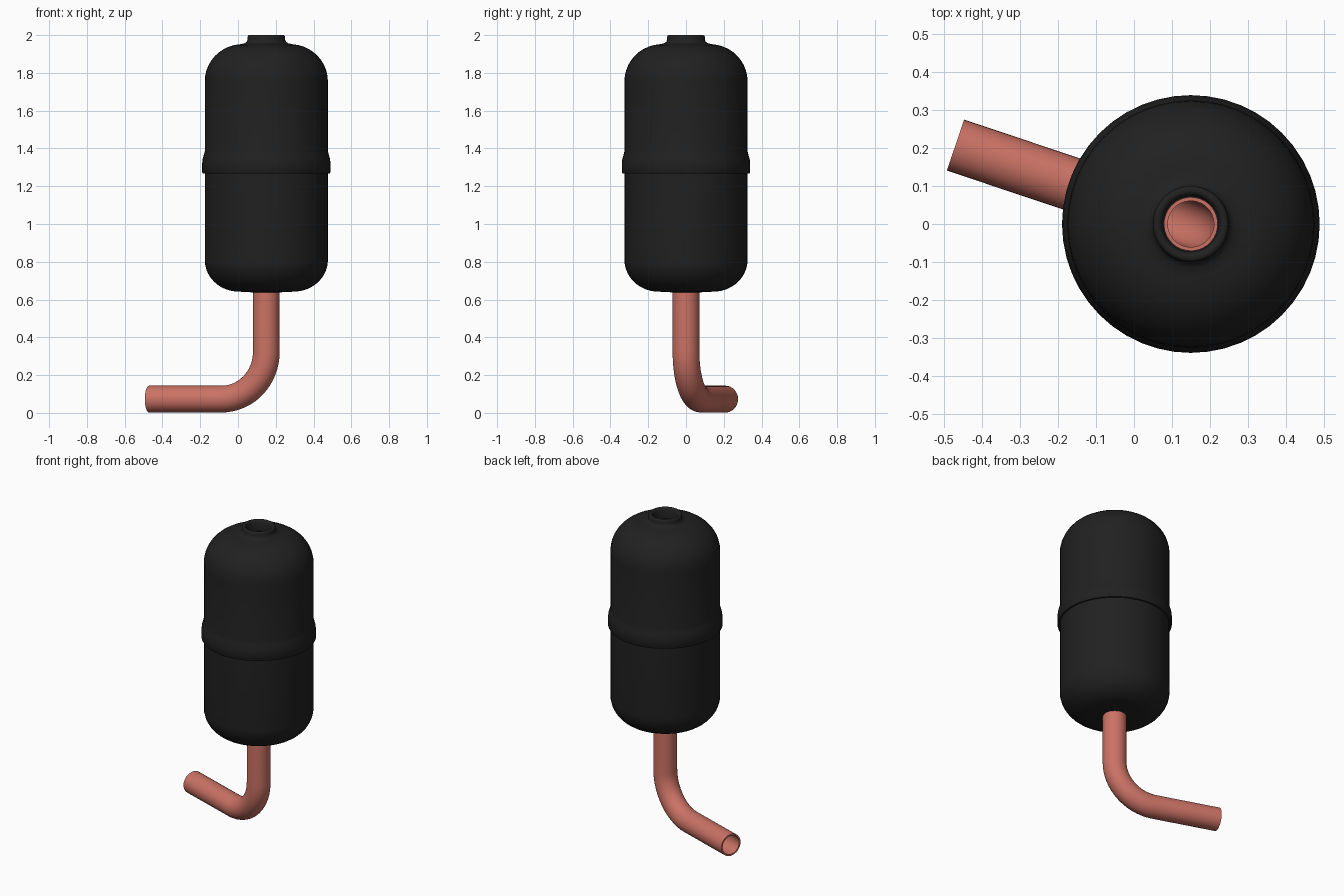
import bpy, bmesh
from math import sin, cos, pi, radians
from mathutils import Vector

if "Cube" in bpy.data.objects:
    bpy.data.objects.remove(bpy.data.objects["Cube"])

AXIS = Vector((0.15, 0, 0))
SEG = 48


def material(name, rgb):
    m = bpy.data.materials.new(name)
    m.diffuse_color = (*rgb, 1)
    m.use_nodes = True
    m.node_tree.nodes["Principled BSDF"].inputs["Base Color"].default_value = m.diffuse_color
    return m


def skin_rings(name, rings, mat, closed=False):
    """Join equal-sized rings of points into a smooth surface."""
    bm = bmesh.new()
    vs = [[bm.verts.new(p) for p in ring] for ring in rings]
    n = len(vs[0])
    pairs = list(zip(vs, vs[1:])) + ([(vs[-1], vs[0])] if closed else [])
    for a, b in pairs:
        for i in range(n):
            j = (i + 1) % n
            bm.faces.new((a[i], a[j], b[j], b[i]))
    bmesh.ops.recalc_face_normals(bm, faces=bm.faces)
    me = bpy.data.meshes.new(name)
    bm.to_mesh(me)
    bm.free()
    ob = bpy.data.objects.new(name, me)
    bpy.context.collection.objects.link(ob)
    me.materials.append(mat)
    bpy.ops.object.select_all(action='DESELECT')
    ob.select_set(True)
    bpy.context.view_layer.objects.active = ob
    bpy.ops.object.shade_smooth_by_angle(angle=radians(40))
    return ob


def lathe(name, profile, mat):
    rings = [[AXIS + Vector((r * cos(2 * pi * i / SEG), r * sin(2 * pi * i / SEG), z))
              for i in range(SEG)] for r, z in profile]
    return skin_rings(name, rings, mat)


def corner(cr, cz, rx, rz, a0, a1, n=10):
    """Elliptical corner of a profile, angles in degrees."""
    return [(cr + rx * cos(radians(a0 + (a1 - a0) * k / n)),
             cz + rz * sin(radians(a0 + (a1 - a0) * k / n))) for k in range(n + 1)]


black = material("black_paint", (0.015, 0.015, 0.015))
copper = material("copper", (0.6, 0.17, 0.13))

# Lower shell: rounded bottom up to under the seam
lower = [(0.07, 0.638), (0.11, 0.64)]
lower += corner(0.146, 0.81, 0.18, 0.168, -84, 0)
lower += [(0.326, 1.29)]
lathe("lower_shell", lower, black)

# Upper shell: overlapping seam lip, domed top, neck and its bore
upper = [(0.324, 1.268), (0.336, 1.268), (0.34, 1.274), (0.34, 1.32),
         (0.337, 1.345), (0.329, 1.372), (0.326, 1.385)]
upper += corner(0.126, 1.755, 0.2, 0.197, 0, 86)
upper += [(0.115, 1.957), (0.104, 1.965), (0.1, 1.975), (0.1, 1.99), (0.097, 1.997),
          (0.092, 2.0), (0.084, 2.0), (0.078, 1.995), (0.073, 1.985), (0.073, 1.93)]
lathe("upper_shell", upper, black)

# Bent pipe: hollow tube swept along a vertical run, an elbow and a level run
R_OUT, R_IN, BEND, LOW = 0.071, 0.061, 0.25, 0.073
out = Vector((-0.948, 0.318, 0)).normalized()
side = out.cross(Vector((0, 0, 1)))
up = Vector((0, 0, 1))
path = [(AXIS + up * 0.68, -up)]
for k in range(17):
    a = pi / 2 * k / 16
    path.append((AXIS + out * BEND * (1 - cos(a)) + up * (LOW + BEND * (1 - sin(a))),
                 out * sin(a) - up * cos(a)))
path.append((AXIS + out * 0.655 + up * LOW, out))


def pipe_ring(p, t, r, n=32):
    b = t.cross(side)
    return [p + side * r * cos(2 * pi * i / n) + b * r * sin(2 * pi * i / n) for i in range(n)]


rings = [pipe_ring(p, t, R_OUT) for p, t in path]
rings += [pipe_ring(p, t, R_IN) for p, t in reversed(path)]
skin_rings("bent_pipe", rings, copper, closed=True)
